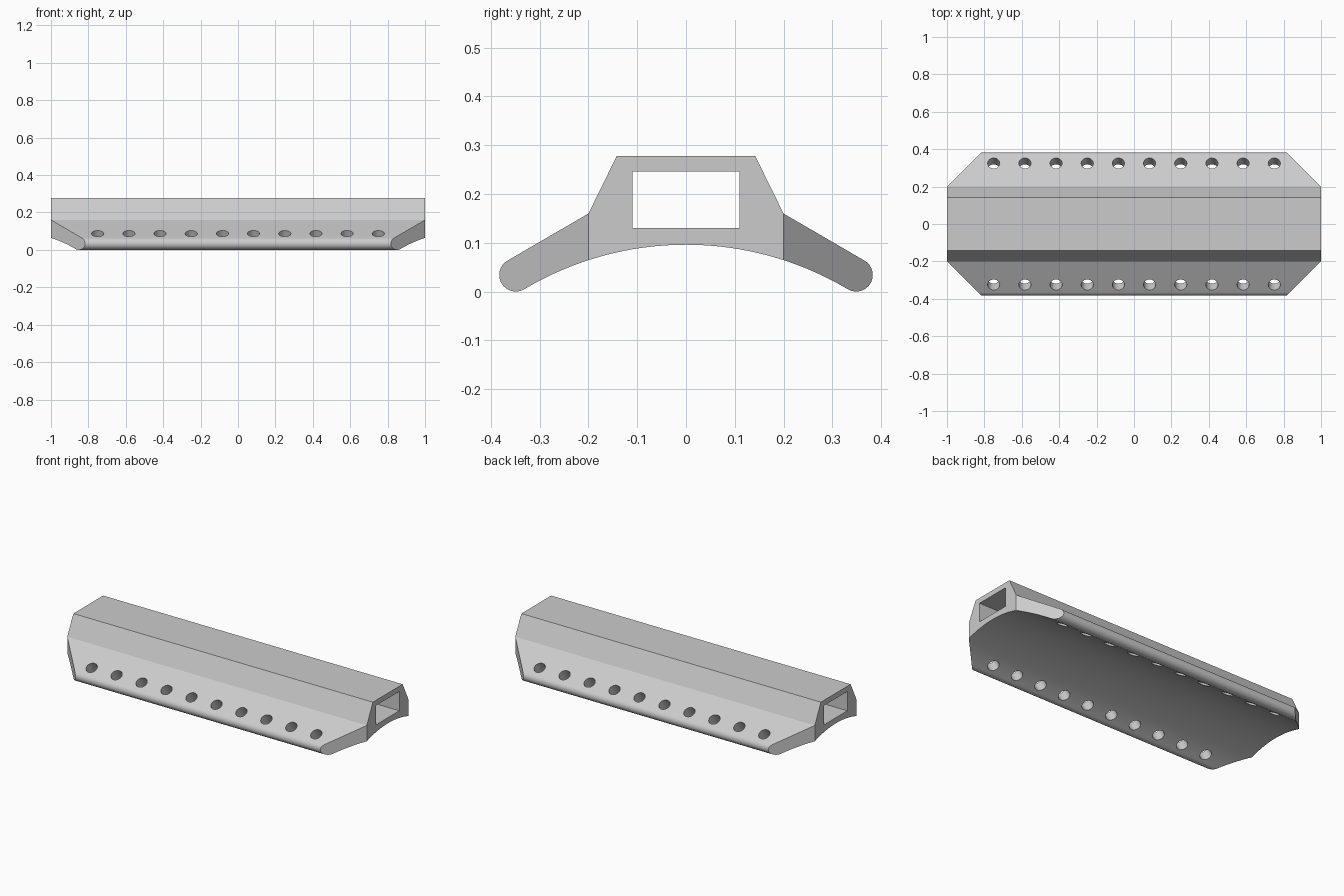
import bpy, bmesh, math
from mathutils import Vector, Matrix

if "Cube" in bpy.data.objects:
    bpy.data.objects.remove(bpy.data.objects["Cube"])

grey = bpy.data.materials.new("plain grey")
grey.diffuse_color = (0.6, 0.6, 0.6, 1)
grey.use_nodes = True
grey.node_tree.nodes["Principled BSDF"].inputs["Base Color"].default_value = grey.diffuse_color

TILT = math.radians(30)          # slope of the side wings
R = 0.034                        # rounded wing edge
CY = 0.349                       # centre of the rounded edge
ARC_R, ARC_TOP = 0.649, 0.096    # underside arc


def add_object(name, bm):
    bmesh.ops.recalc_face_normals(bm, faces=bm.faces)
    mesh = bpy.data.meshes.new(name)
    bm.to_mesh(mesh)
    bm.free()
    mesh.materials.append(grey)
    ob = bpy.data.objects.new(name, mesh)
    bpy.context.collection.objects.link(ob)
    return ob


# Half cross-section: roof, wing, rounded edge, underside arc
half = [(0.142, 0.278), (0.2, 0.16)]
for i in range(17):
    a = math.pi / 2 - TILT - math.pi * i / 16
    half.append((CY + R * math.cos(a), R + R * math.sin(a)))
end = math.asin(half[-1][0] / ARC_R)
for i in range(1, 16):
    a = end * (1 - i / 16)
    half.append((ARC_R * math.sin(a), ARC_TOP - ARC_R * (1 - math.cos(a))))
profile = half + [(0, ARC_TOP)] + [(-y, z) for y, z in reversed(half)]

# Extruded body with four 45 degree corner cuts
bm = bmesh.new()
face = bm.faces.new([bm.verts.new((-1, y, z)) for y, z in profile])
ext = bmesh.ops.extrude_face_region(bm, geom=[face], use_keep_orig=True)
bmesh.ops.translate(bm, vec=(2, 0, 0),
                    verts=[v for v in ext["geom"] if isinstance(v, bmesh.types.BMVert)])
for sx in (-1, 1):
    for sy in (-1, 1):
        cut = bmesh.ops.bisect_plane(
            bm, geom=bm.verts[:] + bm.edges[:] + bm.faces[:], dist=1e-5,
            plane_co=(sx, 0.2 * sy, 0), plane_no=(sx, sy, 0), clear_outer=True)
        edges = [e for e in cut["geom_cut"]
                 if isinstance(e, bmesh.types.BMEdge) and e.is_boundary]
        bmesh.ops.holes_fill(bm, edges=edges, sides=0)
body = add_object("rail_body", bm)

# Cutters: rectangular channel and two rows of bolt holes
bm = bmesh.new()
bmesh.ops.create_cube(bm, size=1, matrix=Matrix.Translation((0, 0, 0.188))
                      @ Matrix.Diagonal((2.4, 0.22, 0.116, 1)))
for side in (-1, 1):
    for i in range(10):
        place = (Matrix.Translation((-0.755 + i * 1.5 / 9 + 0.005, 0.325 * side, 0.088))
                 @ Matrix.Rotation(-TILT * side, 4, 'X'))
        bmesh.ops.create_cone(bm, cap_ends=True, segments=32, radius1=0.0325,
                              radius2=0.0325, depth=0.3, matrix=place)
cutter = add_object("hole_cutter", bm)
cutter.hide_render = True

mod = body.modifiers.new("holes", 'BOOLEAN')
mod.operation = 'DIFFERENCE'
mod.solver = 'EXACT'
mod.object = cutter
bpy.context.view_layer.objects.active = body
body.select_set(True)
bpy.ops.object.modifier_apply(modifier=mod.name)
bpy.data.objects.remove(cutter)
bpy.ops.object.shade_smooth_by_angle(angle=math.radians(25))
